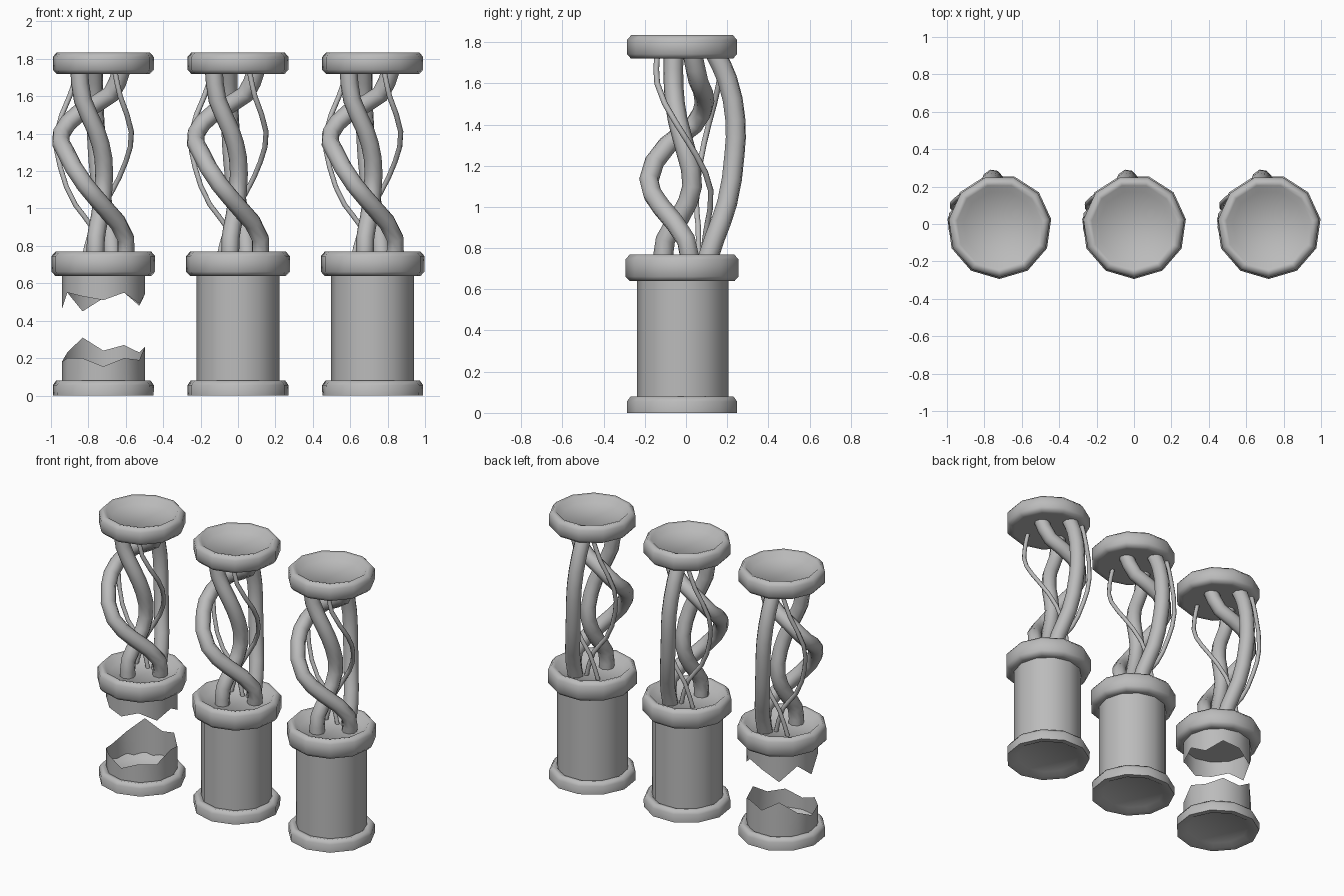
import bpy
import bmesh
from math import sin, cos, pi

cube = bpy.data.objects.get("Cube")
if cube:
    bpy.data.objects.remove(cube, do_unlink=True)

stone = bpy.data.materials.new("plain_grey")
stone.use_nodes = True
GREY = (0.5, 0.5, 0.5, 1)
stone.diffuse_color = GREY
stone.node_tree.nodes["Principled BSDF"].inputs["Base Color"].default_value = GREY

CENTRE_Y = -0.016
SPACING = 0.72


def finish(obj, angle):
    """Give the part its material and smooth shading."""
    obj.data.materials.append(stone)
    bpy.ops.object.select_all(action="DESELECT")
    obj.select_set(True)
    bpy.context.view_layer.objects.active = obj
    bpy.ops.object.shade_smooth_by_angle(angle=angle)
    return obj


def mesh_object(name, bm, location, angle):
    bmesh.ops.recalc_face_normals(bm, faces=bm.faces)
    mesh = bpy.data.meshes.new(name)
    bm.to_mesh(mesh)
    bm.free()
    obj = bpy.data.objects.new(name, mesh)
    obj.location = location
    bpy.context.collection.objects.link(obj)
    return finish(obj, angle)


def skin(bm, loops):
    """Join neighbouring loops of vertices with quads."""
    for low, high in zip(loops, loops[1:]):
        n = len(low)
        for i in range(n):
            j = (i + 1) % n
            bm.faces.new((low[i], low[j], high[j], high[i]))


def ring(name, x, profile, sides=11):
    """Faceted collar: a turned profile closed by a floor at each end."""
    bm = bmesh.new()
    loops = [[bm.verts.new((r * sin(2 * pi * i / sides), -r * cos(2 * pi * i / sides), z))
              for i in range(sides)] for r, z in profile]
    skin(bm, loops)
    bm.faces.new(loops[0])
    bm.faces.new(loops[-1])
    mesh_object(name, bm, (x, CENTRE_Y + 0.002, 0), pi / 2.5)


def drum(name, x, bottoms, tops, radius=0.222, sides=12):
    """Open thin wall whose edges follow the given heights."""
    bm = bmesh.new()
    loops = [[bm.verts.new((radius * cos(2 * pi * i / sides), radius * sin(2 * pi * i / sides),
                            z[i % len(z)])) for i in range(sides)] for z in (bottoms, tops)]
    skin(bm, loops)
    mesh_object(name, bm, (x, CENTRE_Y, 0), pi / 4)


def strand(name, x, radius, points):
    """Round tube along a smooth path."""
    curve = bpy.data.curves.new(name, "CURVE")
    curve.dimensions = "3D"
    curve.bevel_depth = radius
    curve.bevel_resolution = 2
    curve.resolution_u = 2
    curve.use_fill_caps = True
    spline = curve.splines.new("BEZIER")
    spline.bezier_points.add(len(points) - 1)
    for bp, co in zip(spline.bezier_points, points):
        bp.co = co
        bp.handle_left_type = bp.handle_right_type = "AUTO"
    obj = bpy.data.objects.new(name, curve)
    obj.location.x = x
    bpy.context.collection.objects.link(obj)
    bpy.ops.object.select_all(action="DESELECT")
    obj.select_set(True)
    bpy.context.view_layer.objects.active = obj
    bpy.ops.object.convert(target="MESH")
    finish(bpy.context.object, pi / 3)


def collar_profile(low, high, r):
    """Rounded band with a dished top."""
    return [(r - 0.05, low), (r - 0.02, low), (r, low + 0.022), (r, high - 0.025),
            (r - 0.022, high), (r - 0.045, high - 0.005), (r - 0.08, high - 0.04)]


BASE = [(0.20, 0.02), (0.235, 0.0), (0.272, 0.0), (0.273, 0.055), (0.255, 0.08),
        (0.225, 0.075), (0.20, 0.05)]

# Paths of the twisted strands, relative to the column axis
STRANDS = {
    "front_strand": (0.048, [(0.11, 0.02, 0.70), (0.12, 0.0, 0.84), (0.01, -0.12, 1.0),
                             (-0.1, -0.18, 1.13), (-0.2, -0.09, 1.3), (-0.225, 0.04, 1.4),
                             (-0.13, 0.09, 1.51), (0.04, 0.06, 1.61), (0.1, 0.03, 1.75)]),
    "middle_strand": (0.048, [(-0.04, -0.11, 0.70), (-0.04, -0.1, 0.84), (-0.02, -0.03, 0.95),
                              (0.0, 0.03, 1.1), (0.0, 0.0, 1.27), (-0.04, -0.04, 1.42),
                              (-0.11, -0.06, 1.58), (-0.13, -0.06, 1.75)]),
    "back_strand": (0.05, [(0.05, 0.09, 0.70), (0.04, 0.14, 0.85), (0.0, 0.2, 1.02),
                           (-0.03, 0.235, 1.25), (-0.04, 0.24, 1.42),
                           (-0.05, 0.2, 1.62), (-0.05, 0.14, 1.75)]),
    "right_vine": (0.014, [(0.06, -0.14, 1.74), (0.09, -0.14, 1.6), (0.15, -0.05, 1.41),
                           (0.12, 0.05, 1.25), (0.04, 0.12, 1.08), (-0.06, 0.1, 0.9),
                           (-0.11, 0.07, 0.70)]),
    "left_vine": (0.014, [(-0.13, 0.17, 1.74), (-0.18, 0.16, 1.6), (-0.25, 0.11, 1.4),
                          (-0.23, 0.07, 1.22), (-0.15, 0.05, 1.02), (-0.06, 0.06, 0.9),
                          (0.0, 0.06, 0.70)]),
}

# Ragged edges of the broken drum, counter-clockwise from +x
LOWER_BREAK = [.26, .23, .27, .24, .31, .23, .18, .2, .2, .155, .2, .19]
UPPER_BREAK = [.54, .48, .55, .52, .45, .55, .46, .55, .53, .51, .55, .49]

for column, side in enumerate(("right", "middle", "left")):
    x = (column - 1) * SPACING
    ring(side + "_base", x, BASE)
    ring(side + "_collar", x, collar_profile(0.64, 0.77, 0.28))
    ring(side + "_capital", x, collar_profile(1.72, 1.835, 0.273))
    if column == 0:
        drum(side + "_drum_lower", x, [0.04], LOWER_BREAK)
        drum(side + "_drum_upper", x, UPPER_BREAK, [0.66])
    else:
        drum(side + "_drum", x, [0.04], [0.66])
    for part, (radius, points) in STRANDS.items():
        strand(side + "_" + part, x, radius, points)
